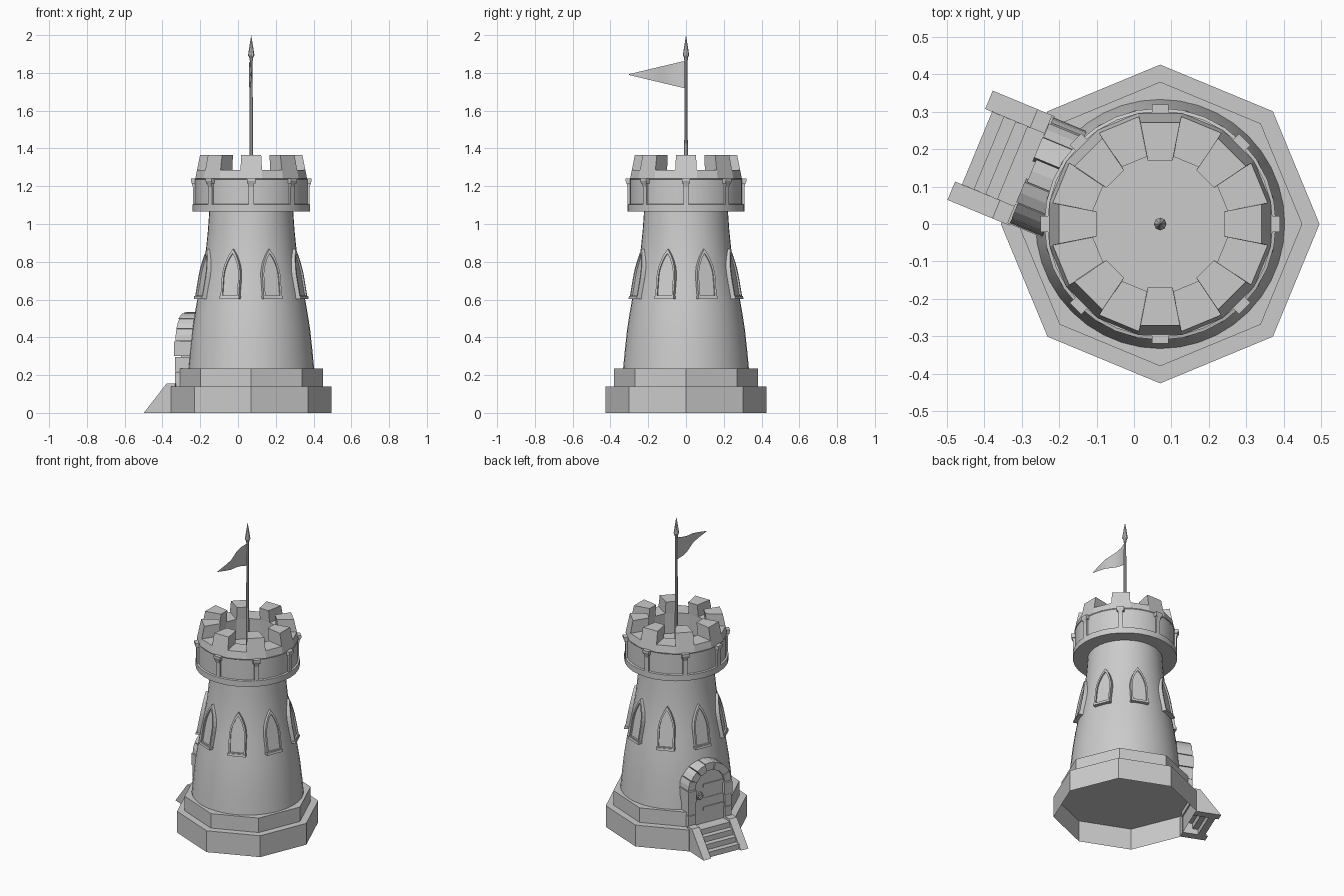
import bpy, bmesh, math, random
from math import sin, cos, pi, radians

if "Cube" in bpy.data.objects:
    bpy.data.objects.remove(bpy.data.objects["Cube"])

random.seed(4)
CX = 0.07                      # tower axis
DOOR = radians(157.5)          # direction the door faces


def make(name, verts, faces, smooth=False):
    bm = bmesh.new()
    vs = [bm.verts.new(v) for v in verts]
    for f in faces:
        bm.faces.new([vs[i] for i in f])
    bmesh.ops.remove_doubles(bm, verts=bm.verts, dist=1e-5)
    bmesh.ops.recalc_face_normals(bm, faces=bm.faces)
    me = bpy.data.meshes.new(name)
    bm.to_mesh(me)
    bm.free()
    ob = bpy.data.objects.new(name, me)
    bpy.context.collection.objects.link(ob)
    if smooth:
        bpy.ops.object.select_all(action='DESELECT')
        ob.select_set(True)
        bpy.context.view_layer.objects.active = ob
        bpy.ops.object.shade_smooth_by_angle(angle=radians(30))
    return ob


def lathe(name, profile, n, phase=0.0, smooth=False):
    k = len(profile)
    verts = [(CX + r * cos(phase + 2 * pi * i / n), r * sin(phase + 2 * pi * i / n), z)
             for i in range(n) for r, z in profile]
    faces = []
    for i in range(n):
        a, b = i * k, ((i + 1) % n) * k
        for j in range(k - 1):
            f = [a + j, b + j, b + j + 1, a + j + 1]
            if profile[j][0] == 0:
                f.pop(1)
            elif profile[j + 1][0] == 0:
                f.pop(2)
            faces.append(f)
    return make(name, verts, faces, smooth)


def at(ang, r, u, z):
    """Point at distance r along direction ang, shifted sideways by u."""
    return (CX + r * cos(ang) + u * sin(ang), r * sin(ang) - u * cos(ang), z)


def prism(name, ang, outline, r0, r1):
    """(u, z) outline extruded outward; r0 / r1 are numbers or functions of z."""
    f0 = r0 if callable(r0) else lambda z: r0
    f1 = r1 if callable(r1) else lambda z: r1
    n = len(outline)
    verts = [at(ang, f0(z), u, z) for u, z in outline] + [at(ang, f1(z), u, z) for u, z in outline]
    faces = [list(range(n)), list(range(n, 2 * n))]
    faces += [[i, (i + 1) % n, n + (i + 1) % n, n + i] for i in range(n)]
    return make(name, verts, faces)


def slab(name, ang, profile, u0, u1):
    """(r, z) side profile extruded sideways."""
    n = len(profile)
    verts = [at(ang, r, u0, z) for r, z in profile] + [at(ang, r, u1, z) for r, z in profile]
    faces = [list(range(n)), list(range(n, 2 * n))]
    faces += [[i, (i + 1) % n, n + (i + 1) % n, n + i] for i in range(n)]
    return make(name, verts, faces)


def rect(u0, u1, z0, z1):
    return [(u0, z0), (u1, z0), (u1, z1), (u0, z1)]


# Octagonal base, open underneath
lathe("base_lower", [(0.426, 0), (0.426, 0.14), (0, 0.14)], 8)
lathe("base_upper", [(0.38, 0.14), (0.38, 0.235), (0, 0.235)], 8)

# Tapered round shaft
lathe("tower_wall", [(0.333, 0.235), (0.324, 0.33), (0.312, 0.44), (0.298, 0.53), (0.284, 0.61),
                     (0.266, 0.70), (0.25, 0.79), (0.238, 0.88), (0.229, 0.97), (0.222, 1.07)],
      40, smooth=True)

# Crown: trim ring, wall, then a 16-sided parapet with a sunken floor
lathe("crown_wall", [(0.2, 1.065), (0.31, 1.065), (0.31, 1.103), (0.299, 1.106),
                     (0.299, 1.236), (0.302, 1.24), (0.28, 1.241)], 32, smooth=True)
k16 = 1 / cos(pi / 16)
lathe("parapet", [(0.296 * k16, 1.24), (0.287 * k16, 1.285), (0.18 * k16, 1.285),
                  (0.185 * k16, 1.15), (0, 1.15)], 16, pi / 16)
t16 = math.tan(pi / 16)
for i in range(8):
    a = i * pi / 4
    # Merlon: a wedge of the 16-sided ring
    pts = [(r, s * r * t16 * w, z) for z, ri, ro, w in ((1.285, 0.177, 0.287, 1.0), (1.365, 0.17, 0.271, 0.98))
           for r, s in ((ri, -1), (ro, -1), (ro, 1), (ri, 1))]
    make("merlon", [at(a, *p) for p in pts],
         [(0, 1, 2, 3), (4, 5, 6, 7), (0, 1, 5, 4), (1, 2, 6, 5), (2, 3, 7, 6), (3, 0, 4, 7)])
    # Bracket with flared head and foot
    slab("bracket", a, [(0.28, 1.1), (0.309, 1.1), (0.309, 1.195), (0.318, 1.225), (0.318, 1.24), (0.28, 1.24)],
         -0.014, 0.014)
    slab("bracket_head", a, [(0.28, 1.215), (0.315, 1.215), (0.32, 1.228), (0.32, 1.242), (0.28, 1.242)],
         -0.022, 0.022)


# Pointed windows following the wall slope
def wall_line(off):
    return lambda z: 0.287 - (z - 0.6) * 0.18 + off


def lancet(w, z0, spring, top, n=5):
    right = [(w * cos(t * pi / 2 / n) ** 0.8, spring + (top - spring) * (t / n) ** 1.05) for t in range(n)]
    return [(-w, z0), (w, z0)] + right + [(0, top)] + [(-u, z) for u, z in reversed(right)]


outer = lancet(0.052, 0.605, 0.72, 0.868)
inner = lancet(0.042, 0.622, 0.72, 0.845)
for i in range(8):
    a = radians(22.5 + 45 * i)
    n = len(outer)
    loops = [(outer, -0.03), (outer, 0.016), (inner, 0.016), (inner, -0.005)]
    verts = [at(a, wall_line(o)(z), u, z) for loop, o in loops for u, z in loop]
    faces = [[j * n + m, j * n + (m + 1) % n, (j + 1) * n + (m + 1) % n, (j + 1) * n + m]
             for j in range(3) for m in range(n)]
    make("window_frame", verts, faces)
    prism("window_pane", a, inner, wall_line(-0.03), wall_line(0.006))
    prism("window_sill", a, rect(-0.055, 0.055, 0.603, 0.618), wall_line(-0.03), wall_line(0.02))

# Door surround: stacked side stones and arch stones
SPRING, RO, RI = 0.38, 0.15, 0.105
for s in (-1, 1):
    for j in range(3):
        z0, z1 = 0.14 + j * 0.08, 0.14 + (j + 1) * 0.08 - 0.003
        prism("side_stone", DOOR, rect(s * (RI - random.uniform(0, 0.006)), s * (RO + random.uniform(0, 0.005)), z0, z1),
              0.27, 0.375 + random.uniform(-0.004, 0.006))
for j in range(7):
    a0, a1 = pi * j / 7 + 0.012, pi * (j + 1) / 7 - 0.012
    ro = RO + random.uniform(-0.002, 0.004)
    prism("arch_stone", DOOR, [(r * cos(t), SPRING + r * sin(t)) for r, t in
                               ((RI, a0), (ro, a0), (ro, (a0 + a1) / 2), (ro, a1), (RI, a1))],
          0.26, 0.375 + random.uniform(-0.004, 0.006))

# Door leaf, straps and ring handle
leaf = [(-0.108, 0.14), (0.108, 0.14)] + [(0.108 * cos(pi * t / 12), SPRING + 0.108 * sin(pi * t / 12)) for t in range(13)]
prism("door", DOOR, leaf, 0.27, 0.357)
for z in (0.225, 0.375):
    prism("door_strap", DOOR, rect(-0.105, 0.04, z, z + 0.022), 0.35, 0.362)
for z in (0.3,):
    prism("door_rail", DOOR, rect(-0.105, 0.105, z, z + 0.006), 0.35, 0.36)
bpy.ops.mesh.primitive_torus_add(major_radius=0.018, minor_radius=0.005, major_segments=16, minor_segments=6,
                                 location=at(DOOR, 0.364, 0.065, 0.325), rotation=(0, pi / 2, DOOR))
bpy.context.object.name = "door_ring"
prism("door_ring_plate", DOOR, rect(0.057, 0.073, 0.335, 0.352), 0.35, 0.37)

# Stairs between sloping side walls
for s in (-1, 1):
    slab("stair_side", DOOR, [(0.55, 0), (0.42, 0.155), (0.37, 0.155), (0.37, 0.14), (0.393, 0.14), (0.393, 0)],
         s * 0.105, s * 0.158)
for j in range(4):
    r = 0.53 - j * 0.034
    z = 0.035 * (j + 1)
    slab("stair_step", DOOR, [(r, z - 0.035), (r, z), (r - 0.042, z), (r - 0.042, z - 0.035)], -0.106, 0.106)

# Flagpole with spear tip
lathe("flagpole", [(0.011, 1.15), (0.0095, 1.4), (0.007, 1.88), (0, 1.88)], 8, smooth=True)
lathe("pole_tip", [(0, 1.865), (0.009, 1.865), (0.01, 1.88), (0.017, 1.893), (0.009, 1.945), (0, 2.0)], 8)

# Waving pennant
wave = [(0.07, 0), (0.057, -0.05), (0.058, -0.1), (0.067, -0.14), (0.075, -0.18), (0.073, -0.23), (0.064, -0.303)]
verts = []
for x, y in wave:
    t = -y / 0.303
    verts += [(x, y, 1.865 - 0.072 * t), (x, y, 1.717 + 0.072 * t)]
make("flag", verts, [(2 * i, 2 * i + 1, 2 * i + 3, 2 * i + 2) for i in range(len(wave) - 1)], smooth=True)
